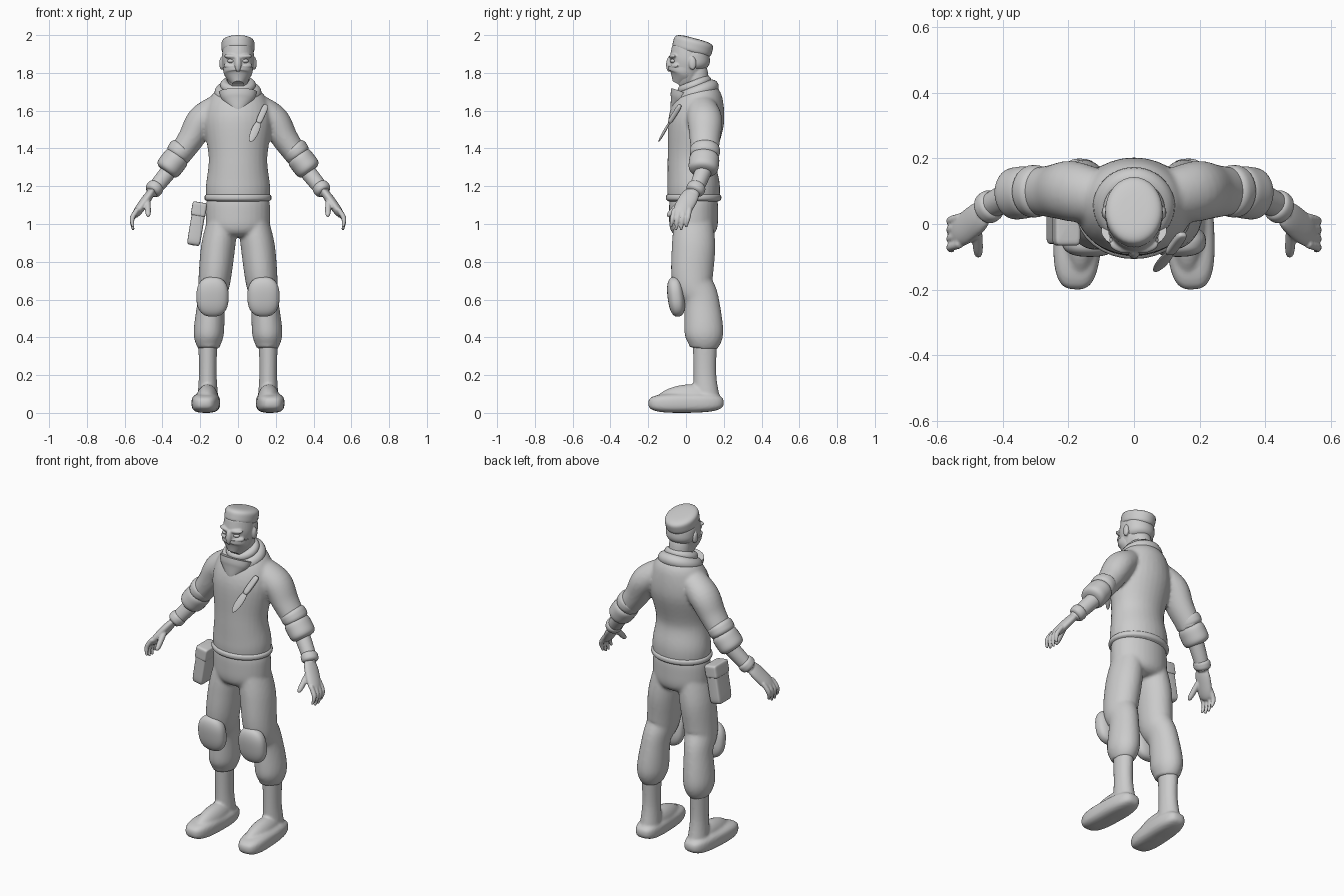
import bpy
import bmesh
from math import cos, sin, pi, tau, radians, copysign
from mathutils import Vector

default_cube = bpy.data.objects.get("Cube")
if default_cube:
    bpy.data.objects.remove(default_cube)

grey = bpy.data.materials.new("light_grey")
grey.use_nodes = True
grey.diffuse_color = (.6, .6, .6, 1)
grey.node_tree.nodes["Principled BSDF"].inputs["Base Color"].default_value = grey.diffuse_color

BACKWARD, UPWARD = Vector((0, 1, 0)), Vector((0, 0, 1))


def superellipse(value, power):
    return copysign(abs(value) ** (2 / power), value)


def skin(bm, stations, square=2, reference=BACKWARD, count=32):
    """Join cross-sections, each a centre, half width and half depth, into a closed skin."""
    rings = []
    for index, (centre, width, depth) in enumerate(stations):
        previous = stations[max(index - 1, 0)][0]
        following = stations[min(index + 1, len(stations) - 1)][0]
        tangent = (following - previous).normalized()
        depth_axis = (reference - tangent * reference.dot(tangent)).normalized()
        width_axis = tangent.cross(depth_axis)
        ring = []
        for corner in range(count):
            angle = tau * corner / count
            across = width_axis * width * superellipse(cos(angle), square)
            along = depth_axis * depth * superellipse(sin(angle), square)
            ring.append(bm.verts.new(centre + across + along))
        rings.append(ring)
    for lower, upper in zip(rings, rings[1:]):
        for corner in range(count):
            neighbour = (corner + 1) % count
            bm.faces.new((lower[corner], lower[neighbour], upper[neighbour], upper[corner]))
    bm.faces.new(rings[0])
    bm.faces.new(rings[-1])


def tube(bm, sections, depth_ratio=1, steps=6):
    """Smooth limb through sections of x, y, z and half width."""
    keys = [Vector(section) for section in sections]
    keys = [keys[0]] + keys + [keys[-1]]
    points = []
    for a, b, c, d in zip(keys, keys[1:], keys[2:], keys[3:]):
        for step in range(steps):
            t = step / steps
            bend = (a * 2 - b * 5 + c * 4 - d) * t + (b * 3 - a - c * 3 + d) * t * t
            points.append(b + (c - a + bend) * t / 2)
    points.append(keys[-1])
    skin(bm, [(point.to_3d(), point.w, point.w * depth_ratio) for point in points])


def pill(bm, start, end, width, depth, bulge=2, square=2, reference=BACKWARD, steps=24):
    """Rounded solid from start to end; a higher bulge gives blunter ends."""
    start, end = Vector(start), Vector(end)
    stations = []
    for step in range(steps + 1):
        height = -cos(pi * step / steps)
        swell = max(1 - abs(height) ** bulge, 0) ** (1 / bulge)
        swell = max(swell, .03)
        stations.append((start.lerp(end, (height + 1) / 2), width * swell, depth * swell))
    skin(bm, stations, square, reference)


def mirror_copy(bm):
    """Add the opposite side of everything built so far."""
    copied = bmesh.ops.duplicate(bm, geom=bm.verts[:] + bm.edges[:] + bm.faces[:])["geom"]
    verts = [item for item in copied if isinstance(item, bmesh.types.BMVert)]
    bmesh.ops.scale(bm, vec=(-1, 1, 1), verts=verts)


def shade(obj):
    obj.data.materials.append(grey)
    bpy.ops.object.select_all(action="DESELECT")
    obj.select_set(True)
    bpy.context.view_layer.objects.active = obj
    bpy.ops.object.shade_smooth_by_angle(angle=radians(45))


def finish(name, bm, voxel=0):
    """Make an object; a voxel size melts its pieces into one skin."""
    bmesh.ops.recalc_face_normals(bm, faces=bm.faces)
    mesh = bpy.data.meshes.new(name)
    bm.to_mesh(mesh)
    bm.free()
    obj = bpy.data.objects.new(name, mesh)
    bpy.context.scene.collection.objects.link(obj)
    shade(obj)
    if voxel:
        melt = obj.modifiers.new("melt", "REMESH")
        melt.mode = "VOXEL"
        melt.voxel_size = voxel
        melt.use_smooth_shade = True
        soften = obj.modifiers.new("soften", "SMOOTH")
        soften.iterations = 3


def finish_pair(name, bm, voxel=0):
    """Make the left object from the mesh, and the right one from its mirror image."""
    finish("left_" + name, bm.copy(), voxel)
    bmesh.ops.scale(bm, vec=(-1, 1, 1), verts=bm.verts)
    finish("right_" + name, bm, voxel)


def pill_part(name, *shape, finisher=finish, **options):
    bm = bmesh.new()
    pill(bm, *shape, **options)
    finisher(name, bm)


# Sweater: upper arms and torso melted together, with a hem
bm = bmesh.new()
tube(bm, [(.1, .08, 1.62, .07), (.19, .1, 1.55, .08), (.25, .1, 1.45, .07), (.32, .1, 1.35, .06)],
     depth_ratio=1.15)
mirror_copy(bm)
tube(bm, [(0, .04, 1.12, .165), (0, .04, 1.2, .17), (0, .03, 1.35, .155), (0, .055, 1.55, .18),
          (0, .08, 1.68, .14), (0, .08, 1.74, .07)], depth_ratio=.82)
finish("sweater", bm, voxel=.01)
pill_part("sweater_hem", (0, .04, 1.11), (0, .04, 1.17), .178, .147, bulge=3)

# Trousers: baggy legs and pelvis melted together
bm = bmesh.new()
tube(bm, [(.08, .04, 1.02, .08), (.105, .04, .88, .09), (.125, .035, .7, .085), (.14, .08, .6, .073),
          (.155, .095, .42, .08), (.155, .09, .34, .055)], depth_ratio=1.28)
mirror_copy(bm)
pill(bm, (0, .04, 1.18), (0, .04, .93), .17, .13, bulge=4)
finish("trousers", bm, voxel=.01)
pill_part("knee_pad", (.135, -.04, .51), (.135, -.065, .72), .085, .045, bulge=2.5, square=2.5,
          finisher=finish_pair)

# Boots: shaft, sole and instep
bm = bmesh.new()
tube(bm, [(.16, .1, .37, .05), (.16, .1, .2, .047), (.16, .11, .05, .058)], depth_ratio=1.28)
pill(bm, (.16, .2, .055), (.18, -.2, .05), .074, .052, bulge=3, square=3, reference=UPWARD)
pill(bm, (.16, .18, .09), (.165, -.16, .06), .058, .076, reference=UPWARD)
finish_pair("boot", bm, voxel=.008)

# Rolled sleeves
pill_part("sleeve_cuff", (.31, .1, 1.37), (.385, .09, 1.275), .07, .08, bulge=4, finisher=finish_pair)
pill_part("sleeve_fold", (.28, .1, 1.42), (.33, .1, 1.35), .07, .08, bulge=3, finisher=finish_pair)

# Forearm, palm, thumb and fingers, with a glove cuff
bm = bmesh.new()
tube(bm, [(.35, .1, 1.3, .045), (.43, .06, 1.2, .04), (.46, .04, 1.16, .03)])
pill(bm, (.45, .04, 1.18), (.55, -.04, 1.04), .025, .05, bulge=3)
pill(bm, (.48, 0, 1.14), (.475, -.1, 1.04), .016, .016, bulge=3)
for finger in range(4):
    y = .02 - .027 * finger
    shorter = .015 * abs(finger - 1.5)
    tube(bm, [(.53, y, 1.08, .013), (.56, y - .01, 1.03, .013), (.555, y - .02, .96 + shorter, .007)])
finish_pair("forearm_and_hand", bm, voxel=.005)
pill_part("glove_cuff", (.425, .065, 1.21), (.46, .04, 1.165), .046, .05, bulge=3, finisher=finish_pair)

# Head: brows, cheeks, ears, skull, neck and nose melted together
bm = bmesh.new()
pill(bm, (0, -.08, 1.885), (.075, -.06, 1.89), .012, .018)
pill(bm, (.02, -.08, 1.83), (.075, -.045, 1.84), .014, .014)
pill(bm, (.087, .035, 1.815), (.087, .035, 1.885), .012, .02)
mirror_copy(bm)
tube(bm, [(0, -.04, 1.74, .03), (0, -.01, 1.77, .06), (0, .012, 1.86, .084), (0, .02, 1.94, .08)],
     depth_ratio=1.17)
pill(bm, (0, .07, 1.65), (0, .05, 1.85), .062, .062, bulge=4)
pill(bm, (0, -.085, 1.89), (0, -.09, 1.805), .018, .018)
finish("head", bm, voxel=.005)
pill_part("eye", (.02, -.072, 1.863), (.056, -.066, 1.863), .011, .015, finisher=finish_pair)

# Face mask with a narrow chin
bm = bmesh.new()
tube(bm, [(0, -.045, 1.742, .03), (0, -.02, 1.79, .072), (0, -.015, 1.83, .079)])
finish("face_mask", bm)

# Hair: a flat top sloping to the back, above cropped sides
pill_part("hair_top", (0, .025, 1.9), (0, .047, 1.983), .088, .107, bulge=4)
pill_part("cropped_hair", (0, .05, 1.81), (0, .035, 1.94), .086, .083, bulge=3)

# Scarf: two rolls around the neck and a point on the chest
for name, y, z, major, minor in (("scarf_roll", .055, 1.695, .088, .037),
                                 ("scarf_inner_roll", .045, 1.735, .068, .026)):
    bpy.ops.mesh.primitive_torus_add(major_segments=48, minor_segments=16, major_radius=major,
                                     minor_radius=minor, location=(0, y, z),
                                     rotation=(radians(22), 0, 0))
    roll = bpy.context.object
    roll.name = name
    shade(roll)
bm = bmesh.new()
tube(bm, [(0, -.02, 1.7, .1), (0, -.035, 1.66, .085), (0, -.06, 1.615, .04), (0, -.075, 1.58, .005)],
     depth_ratio=.6)
finish("scarf_point", bm)

# Chest knife
pill_part("knife_handle", (.15, -.03, 1.63), (.107, -.09, 1.535), .017, .012, bulge=4, square=3)
pill_part("knife_blade", (.115, -.08, 1.55), (.065, -.146, 1.435), .021, .006)

# Hip pouch with a flap
pill_part("pouch", (-.2, 0, 1.11), (-.237, 0, .887), .035, .062, bulge=8, square=8)
pill_part("pouch_flap", (-.2, 0, 1.115), (-.213, 0, 1.04), .039, .066, bulge=8, square=8)
